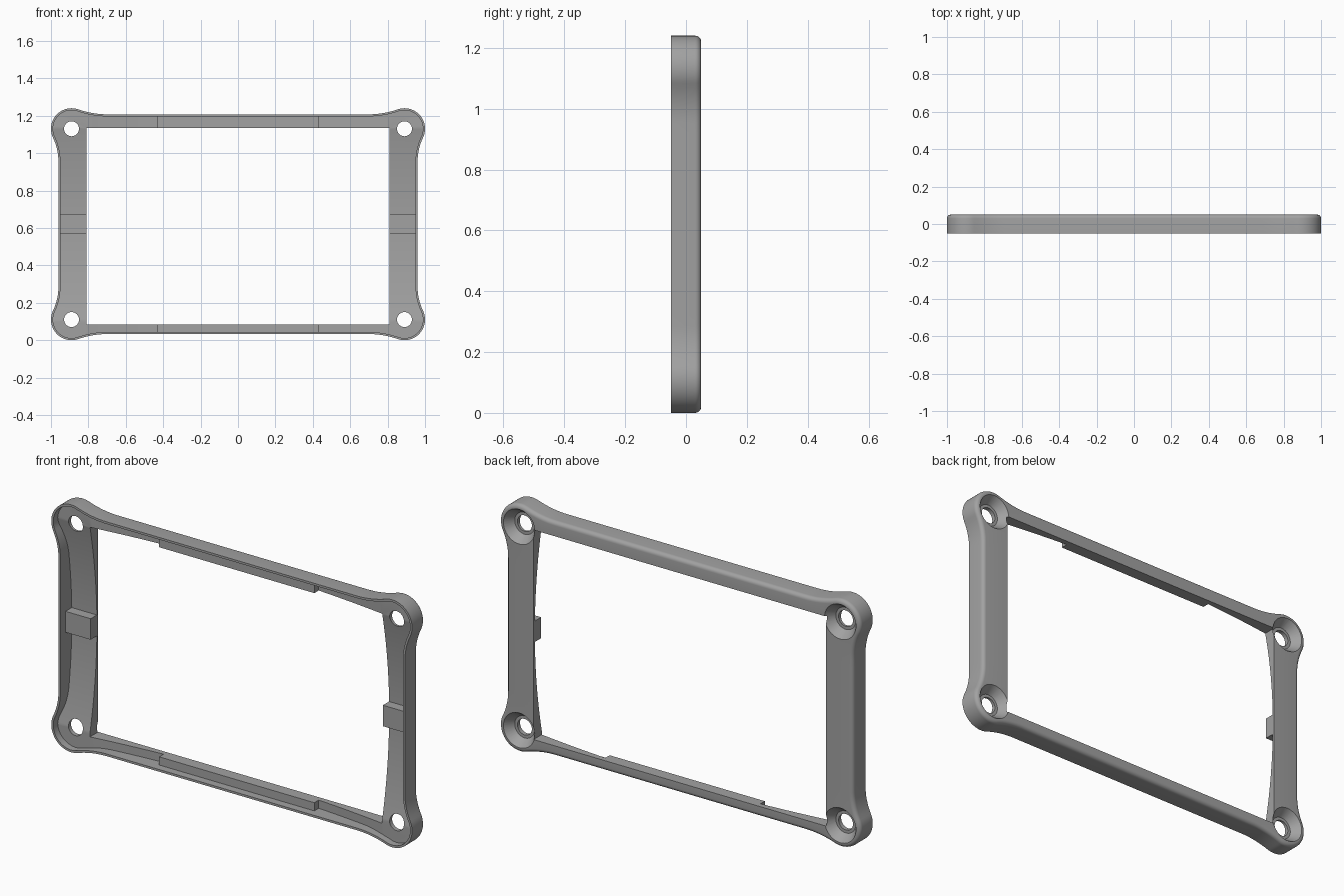
import bpy, bmesh
from math import pi, sin, cos, atan2, sqrt

if "Cube" in bpy.data.objects:
    bpy.data.objects.remove(bpy.data.objects["Cube"])

MID_Z = 0.62                       # centre height of the frame
HOLE_X, HOLE_Z, BOSS_R = 0.89, 0.51, 0.11
SIDE_X, BAR_Z = 0.96, 0.587        # straight outer edges, from the centre
OPEN_X, OPEN_TOP, OPEN_LOW = 0.81, 1.135, 0.085
FRONT, BACK, FILLET, RIM = -0.05, 0.05, 0.02, 0.011

grey = bpy.data.materials.new("plain grey")
grey.use_nodes = True
grey.diffuse_color = (0.36, 0.36, 0.36, 1)
grey.node_tree.nodes["Principled BSDF"].inputs["Base Color"].default_value = (0.36, 0.36, 0.36, 1)


def add_object(name, bm):
    bmesh.ops.remove_doubles(bm, verts=bm.verts, dist=0.0001)
    bmesh.ops.recalc_face_normals(bm, faces=bm.faces)
    mesh = bpy.data.meshes.new(name)
    bm.to_mesh(mesh)
    bm.free()
    obj = bpy.data.objects.new(name, mesh)
    bpy.context.collection.objects.link(obj)
    mesh.materials.append(grey)
    return obj


def bridge(bm, loops, closed=False):
    """Skin a series of equal closed loops; cap the ends unless closed."""
    rings = [[bm.verts.new(p) for p in loop] for loop in loops]
    pairs = list(zip(rings, rings[1:])) + ([(rings[-1], rings[0])] if closed else [])
    for a, b in pairs:
        for i in range(len(a)):
            j = (i + 1) % len(a)
            bm.faces.new((a[i], a[j], b[j], b[i]))
    if not closed:
        bm.faces.new(rings[0])
        bm.faces.new(rings[-1])


def box(name, x0, x1, y0, y1, z0, z1):
    bm = bmesh.new()
    bridge(bm, [[(x0, y, z0), (x1, y, z0), (x1, y, z1), (x0, y, z1)] for y in (y0, y1)])
    return add_object(name, bm)


def arc(cx, cz, r, a0, a1, n):
    return [(cx + r * cos(a0 + (a1 - a0) * i / n), cz + r * sin(a0 + (a1 - a0) * i / n))
            for i in range(n + 1)]


def outline():
    """Rounded corner lobes flowing into straight sides, one quarter mirrored."""
    side_r, bar_r = 0.3, 0.5
    hs, hb = SIDE_X - HOLE_X, BAR_Z - HOLE_Z
    ts = sqrt((BOSS_R + side_r) ** 2 - (hs + side_r) ** 2)
    tb = sqrt((BOSS_R + bar_r) ** 2 - (hb + bar_r) ** 2)
    a0, a1 = atan2(-ts, hs + side_r), atan2(hb + bar_r, -tb)
    z_end, x_end, n = HOLE_Z - ts, HOLE_X - tb, 10
    q = [(SIDE_X, z_end * i / n) for i in range(n)]
    q += arc(SIDE_X + side_r, z_end, side_r, pi, pi + a0, 8)[:-1]
    q += arc(HOLE_X, HOLE_Z, BOSS_R, a0, a1, 28)[:-1]
    q += arc(x_end, BAR_Z + bar_r, bar_r, pi + a1, 1.5 * pi, 8)[:-1]
    q += [(x_end * (1 - i / n), BAR_Z) for i in range(n + 1)]
    half = q + [(-x, z) for x, z in reversed(q[:-1])]
    return half + [(x, -z) for x, z in reversed(half[1:-1])]


def inset(pts, d):
    out = []
    for i, (x, z) in enumerate(pts):
        (ax, az), (bx, bz) = pts[i - 1], pts[(i + 1) % len(pts)]
        l1, l2 = sqrt((x - ax) ** 2 + (z - az) ** 2), sqrt((bx - x) ** 2 + (bz - z) ** 2)
        tx, tz = (x - ax) / l1 + (bx - x) / l2, (z - az) / l1 + (bz - z) / l2
        l = sqrt(tx * tx + tz * tz)
        out.append((x - tz / l * d, z + tx / l * d))
    return out


def floor_y(x, z):
    """Hollow front: thin at the middle of each bar, thick at the corners."""
    u = min(1, (x / OPEN_X) ** 2)
    v = min(1, ((z - MID_Z) / (OPEN_TOP - MID_Z)) ** 2)
    return 0.04 - 0.055 * u * v


# Frame: rim, rounded back edge, opening and hollow front in one closed skin
shape = outline()


def loop(d, y):
    return [(x, y, z + MID_Z) for x, z in inset(shape, d)]


inner = loop(RIM, FRONT)
opening = [(max(-OPEN_X, min(OPEN_X, x)), max(OPEN_LOW, min(OPEN_TOP, z))) for x, _, z in inner]
loops = [loop(0, FRONT)]
for k in range(7):
    a = pi / 2 * k / 6
    loops.append(loop(FILLET * (1 - cos(a)), BACK - FILLET + FILLET * sin(a)))
loops.append([(x, BACK, z) for x, z in opening])
loops.append([(x, floor_y(x, z), z) for x, z in opening])
loops.append([(x, floor_y(x, z), z) for x, _, z in inner])
loops.append(inner)
bm = bmesh.new()
bridge(bm, loops, closed=True)
frame = add_object("frame", bm)

# Screw holes with countersinks opening to the back
bm = bmesh.new()
profile = [(-0.1, 0.04), (0.006, 0.04), (0.006, 0.055), (BACK, 0.087), (0.07, 0.1)]
for sx in (-1, 1):
    for sz in (-1, 1):
        bridge(bm, [[(x, y, z) for x, z in
                     arc(sx * HOLE_X, MID_Z + sz * HOLE_Z, r, 0, 2 * pi, 40)[:-1]]
                    for y, r in profile])
cutter = add_object("hole_cutter", bm)
cutter.hide_render = True
mod = frame.modifiers.new("holes", "BOOLEAN")
mod.operation, mod.solver, mod.object = "DIFFERENCE", "EXACT", cutter
bpy.context.view_layer.objects.active = frame
frame.select_set(True)
bpy.ops.object.modifier_apply(modifier=mod.name)
bpy.data.objects.remove(cutter)
bpy.ops.object.shade_smooth_by_angle(angle=pi / 6)

# Support clips on the side bars and long ledges on the top and bottom bars
box("left_clip", OPEN_X, SIDE_X - 0.005, -0.01, 0.042, 0.57, 0.675)
box("right_clip", -SIDE_X + 0.005, -OPEN_X, -0.01, 0.042, 0.57, 0.675)
box("top_ledge", -0.43, 0.43, -0.01, 0.042, OPEN_TOP, MID_Z + BAR_Z - 0.005)
box("bottom_ledge", -0.43, 0.43, -0.01, 0.042, MID_Z - BAR_Z + 0.005, OPEN_LOW)
